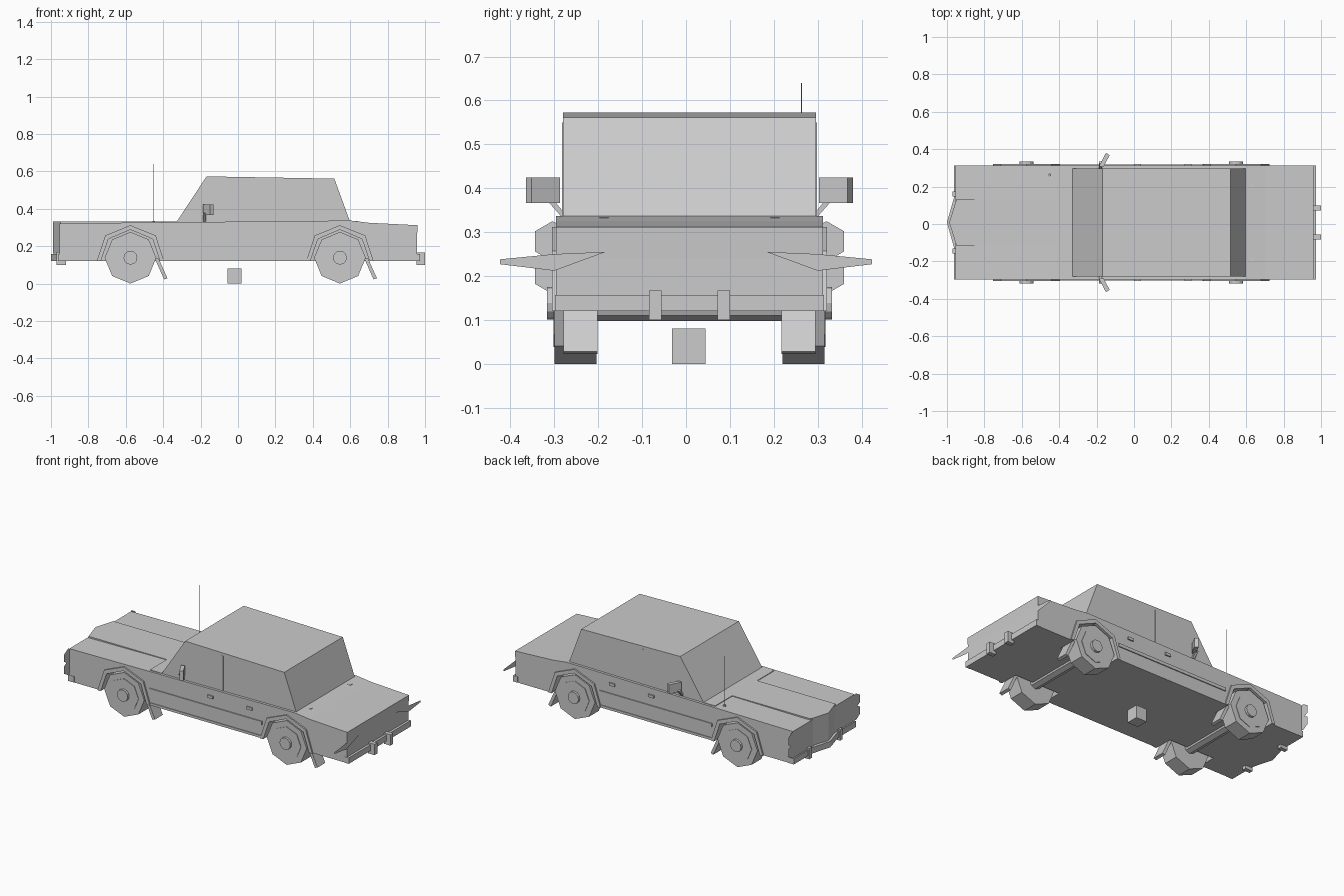
import bpy, bmesh, math
from mathutils import Vector

if "Cube" in bpy.data.objects:
    bpy.data.objects.remove(bpy.data.objects["Cube"])

C = 0.008            # body centre line in y
SIDES = ((-1, "right"), (1, "left"))
AXLES = ((-0.575, "front"), (0.545, "rear"))


def prism(name, pts, axis, a, b):
    """Extrude a flat profile along an axis; a == b leaves a single sheet."""
    place = {"x": lambda p, t: (t, p[0], p[1]),
             "y": lambda p, t: (p[0], t, p[1]),
             "z": lambda p, t: (p[0], p[1], t)}[axis]
    bm = bmesh.new()
    face = bm.faces.new([bm.verts.new(place(p, a)) for p in pts])
    if a != b:
        ext = bmesh.ops.extrude_face_region(bm, geom=[face], use_keep_orig=True)
        verts = [g for g in ext["geom"] if isinstance(g, bmesh.types.BMVert)]
        move = Vector(place((0, 0), b)) - Vector(place((0, 0), a))
        bmesh.ops.translate(bm, verts=verts, vec=move)
        bmesh.ops.recalc_face_normals(bm, faces=bm.faces)
    mesh = bpy.data.meshes.new(name)
    bm.to_mesh(mesh)
    bm.free()
    ob = bpy.data.objects.new(name, mesh)
    bpy.context.collection.objects.link(ob)
    return ob


def box(name, x, y, z):
    return prism(name, [(x[0], y[0]), (x[1], y[0]), (x[1], y[1]), (x[0], y[1])], "z", *z)


def ring(n, r, u=0, v=0):
    """Regular polygon with one corner pointing straight down."""
    return [(u + r * math.sin(2 * math.pi * i / n), v - r * math.cos(2 * math.pi * i / n))
            for i in range(n)]


# Lower body
body = prism("body", [(-0.955, 0.12), (-0.955, 0.322), (-0.33, 0.328), (0.60, 0.337),
                      (0.70, 0.325), (0.96, 0.312), (0.957, 0.24), (0.957, 0.12)],
             "y", C - 0.304, C + 0.304)

# Cabin and roof
prism("cabin", [(-0.335, 0.32), (-0.168, 0.573), (0.515, 0.561), (0.603, 0.32)],
      "y", C - 0.288, C + 0.288)

# Raised hood with pointed nose
prism("hood", [(-0.41, C - 0.123), (-0.95, C - 0.123), (-0.988, C),
               (-0.95, C + 0.123), (-0.41, C + 0.123)], "z", 0.16, 0.331)
box("cowl", (-0.41, -0.33), (C - 0.29, C + 0.29), (0.30, 0.331))

# Bumpers and their guards
prism("front_bumper", [(-0.92, C - 0.306), (-0.963, C - 0.306), (-0.963, C - 0.13), (-1.0, C),
                       (-0.963, C + 0.13), (-0.963, C + 0.306), (-0.92, C + 0.306)],
      "z", 0.12, 0.157)
box("rear_bumper", (0.94, 0.972), (C - 0.306, C + 0.306), (0.12, 0.157))
for s, side in SIDES:
    g = C + s * 0.152
    box("front_guard_" + side, (-0.97, -0.92), (g - 0.013, g + 0.013), (0.10, 0.168))
    g = C + s * 0.078
    box("rear_guard_" + side, (0.955, 1.0), (g - 0.014, g + 0.014), (0.10, 0.167))

# Wheels, arches, flaps and axles
for ax, end in AXLES:
    prism("axle_" + end, ring(8, 0.04, ax, 0.138), "y", C - 0.23, C + 0.23)
    for s, side in SIDES:
        tag = end + "_" + side

        def Y(v):
            return C + s * v
        prism("tyre_" + tag, ring(8, 0.138, ax, 0.138), "y", Y(0.212), Y(0.307))
        prism("rim_" + tag, ring(8, 0.10, ax, 0.138), "y", Y(0.30), Y(0.31))
        prism("hub_" + tag, ring(12, 0.037, ax, 0.138), "y", Y(0.30), Y(0.325))
        outer = [(-0.18, 0.12), (-0.135, 0.257), (0, 0.312), (0.135, 0.257), (0.18, 0.12)]
        inner = [(0.158, 0.12), (0.118, 0.238), (0, 0.288), (-0.118, 0.238), (-0.158, 0.12)]
        prism("wheel_arch_" + tag, [(ax + u, v) for u, v in outer + inner], "y",
              Y(0.295), Y(0.313))
        # Wheel well cutter
        well = inner[:1] + inner[1:4] + inner[4:] + [(-0.16, 0.05), (0.16, 0.05)]
        cut = prism("well_cutter_" + tag, [(ax + u, v) for u, v in well], "y", Y(0.195), Y(0.40))
        cut.hide_render = True
        cut.hide_viewport = True
        mod = body.modifiers.new("well_" + tag, "BOOLEAN")
        mod.operation = "DIFFERENCE"
        mod.solver = "EXACT"
        mod.object = cut
        # Mud flap
        prism("mud_flap_" + tag, [(ax + 0.13, 0.135), (ax + 0.15, 0.135),
                                  (ax + 0.198, 0.028), (ax + 0.18, 0.022)],
              "y", Y(0.21), Y(0.287))

# Apply the wheel wells, then drop the cutters
bpy.context.view_layer.update()
deps = bpy.context.evaluated_depsgraph_get()
cut_mesh = bpy.data.meshes.new_from_object(body.evaluated_get(deps))
body.modifiers.clear()
body.data = cut_mesh
for ob in [o for o in bpy.data.objects if o.name.startswith("well_cutter")]:
    bpy.data.objects.remove(ob)

# Side details
for s, side in SIDES:
    def Y(v):
        return C + s * v

    def span(a, b):
        return tuple(sorted((Y(a), Y(b))))
    box("side_trim_" + side, (-0.40, 0.375), span(0.30, 0.310), (0.205, 0.225))
    box("sill_" + side, (-0.40, 0.375), span(0.30, 0.308), (0.12, 0.135))
    for i, x in enumerate((0.0, 0.27)):
        box(f"door_handle_{side}_{i}", (x, x + 0.038), span(0.30, 0.312), (0.275, 0.292))
    box("door_pillar_" + side, (0.085, 0.095), span(0.285, 0.290), (0.33, 0.55))
    box("wiper_block_" + side, (0.60, 0.64), span(0.185, 0.205), (0.315, 0.335))

    # Wing mirror: slanted slab on a stalk
    prism("mirror_" + side, [(-0.187, Y(0.302)), (-0.165, Y(0.295)),
                             (-0.13, Y(0.36)), (-0.15, Y(0.372))], "z", 0.366, 0.424)
    stalk = [(Y(0.28), 0.322), (Y(0.28), 0.337), (Y(0.315), 0.38), (Y(0.327), 0.375)]
    prism("mirror_stalk_" + side, stalk, "x", -0.188, -0.172)

    # Stacked headlamp plates at the front corners
    for i, z in enumerate((0.279, 0.205)):
        prism(f"headlamp_{side}_{i}", ring(6, 0.046, Y(0.312), z), "x", -0.958, -0.958)

    # Flat tail fin spikes at the rear corners
    prism("tail_spike_" + side, [(s * 0.183, 0.255), (s * 0.30, 0.25), (s * 0.424, 0.238),
                                 (s * 0.424, 0.227), (s * 0.30, 0.212)], "x", 0.962, 0.962)

# Antenna
prism("antenna", ring(4, 0.0015, -0.45, 0.263), "z", 0.32, 0.64)
prism("antenna_base", ring(6, 0.008, -0.45, 0.263), "z", 0.32, 0.335)

# Small block under the floor
box("floor_block", (-0.055, 0.02), (-0.032, 0.044), (0.0, 0.08))
